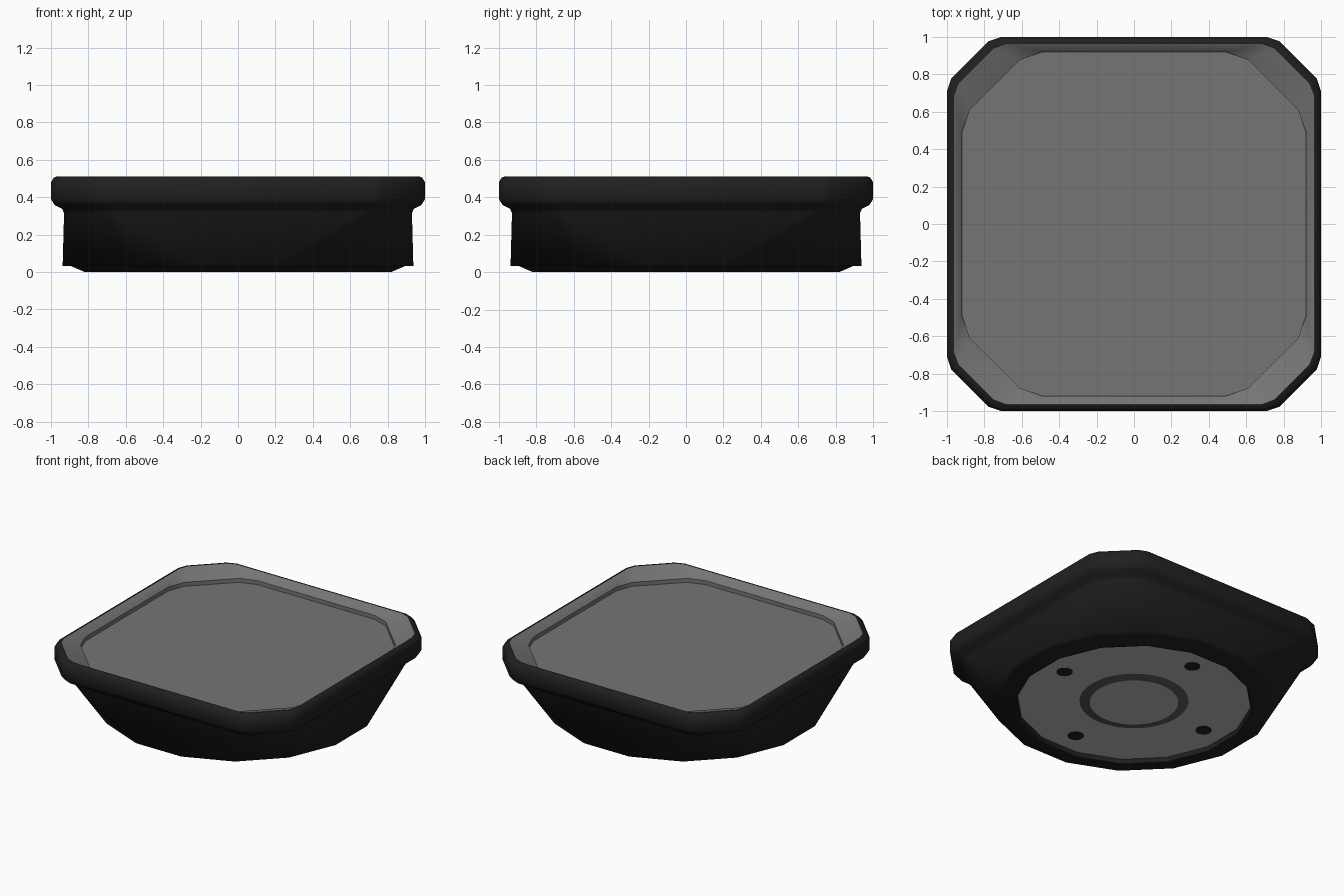
import bpy, bmesh, math

if "Cube" in bpy.data.objects:
    bpy.data.objects.remove(bpy.data.objects["Cube"])


def material(name, v):
    m = bpy.data.materials.new(name)
    m.diffuse_color = (v, v, v, 1)
    m.use_nodes = True
    m.node_tree.nodes["Principled BSDF"].inputs["Base Color"].default_value = m.diffuse_color
    return m


BLACK = material("black_shell", 0.014)
GREY = material("mid_grey", 0.178)
LIGHT = material("light_grey", 0.5)
DARK = material("dark_grey", 0.1)


def corner_ring(a, b, c, d, z):
    """16-point square outline with cut corners; (a,b) and (c,d) are half of one corner."""
    quarter = [(a, b), (c, d), (d, c), (b, a)]
    pts = []
    for k in range(4):
        co, si = [(1, 0), (0, 1), (-1, 0), (0, -1)][k]
        pts += [(x * co - y * si, x * si + y * co, z) for x, y in quarter]
    return pts


def round_ring(r, z, n=16, cx=0, cy=0):
    step = 2 * math.pi / n
    return [(cx + r * math.cos((i + .5) * step), cy + r * math.sin((i + .5) * step), z)
            for i in range(n)]


def loft(name, rings, mat, cap_first=False, cap_last=False, angle=35):
    """Skin rings ordered bottom centre -> outside -> top centre."""
    bm = bmesh.new()
    loops = [[bm.verts.new(p) for p in r] for r in rings]
    for lo, up in zip(loops, loops[1:]):
        n = len(lo)
        for i in range(n):
            j = (i + 1) % n
            bm.faces.new((lo[i], lo[j], up[j], up[i]))
    if cap_first:
        bm.faces.new(loops[0][::-1])
    if cap_last:
        bm.faces.new(loops[-1])
    me = bpy.data.meshes.new(name)
    bm.to_mesh(me)
    bm.free()
    me.materials.append(mat)
    ob = bpy.data.objects.new(name, me)
    bpy.context.collection.objects.link(ob)
    bpy.ops.object.select_all(action='DESELECT')
    ob.select_set(True)
    bpy.context.view_layer.objects.active = ob
    bpy.ops.object.shade_smooth_by_angle(angle=math.radians(angle))
    return ob


# Shell: foot lip, round base blending into the square rim
loft("shell", [
    round_ring(0.795, 0.03),
    round_ring(0.805, 0.0),
    round_ring(0.835, 0.0),
    round_ring(0.91, 0.032),
    round_ring(0.956, 0.032),
    corner_ring(0.93, 0.65, 0.90, 0.72, 0.315),
    corner_ring(0.94, 0.66, 0.91, 0.73, 0.338),
    corner_ring(0.98, 0.70, 0.955, 0.765, 0.358),
    corner_ring(1.0, 0.71, 0.977, 0.777, 0.39),
    corner_ring(1.0, 0.71, 0.977, 0.777, 0.48),
    corner_ring(0.985, 0.70, 0.96, 0.765, 0.505),
    corner_ring(0.965, 0.685, 0.94, 0.75, 0.512),
], BLACK, angle=65)

# Tray: sloped flange, small step and recessed flat panel
loft("top_tray", [
    corner_ring(0.965, 0.685, 0.94, 0.75, 0.512),
    corner_ring(0.92, 0.49, 0.877, 0.61, 0.46),
    corner_ring(0.92, 0.49, 0.877, 0.61, 0.43),
], GREY, cap_last=True)

# Underside plate with raised centre boss
loft("base_plate", [round_ring(0.795, 0.03)], LIGHT, cap_first=True)
loft("boss_ring", [round_ring(0.30, 0.018, 48), round_ring(0.37, 0.03, 48)], DARK)
loft("boss_disc", [round_ring(0.30, 0.018, 48)], LIGHT, cap_first=True)

# Four screw holes on the axes
for k in range(4):
    a = k * math.pi / 2
    x, y = 0.615 * math.cos(a), 0.615 * math.sin(a)
    loft("screw_hole_%d" % (k + 1),
         [round_ring(0.055, 0.027, 24, x, y), round_ring(0.055, 0.03, 24, x, y)],
         BLACK, cap_first=True)
